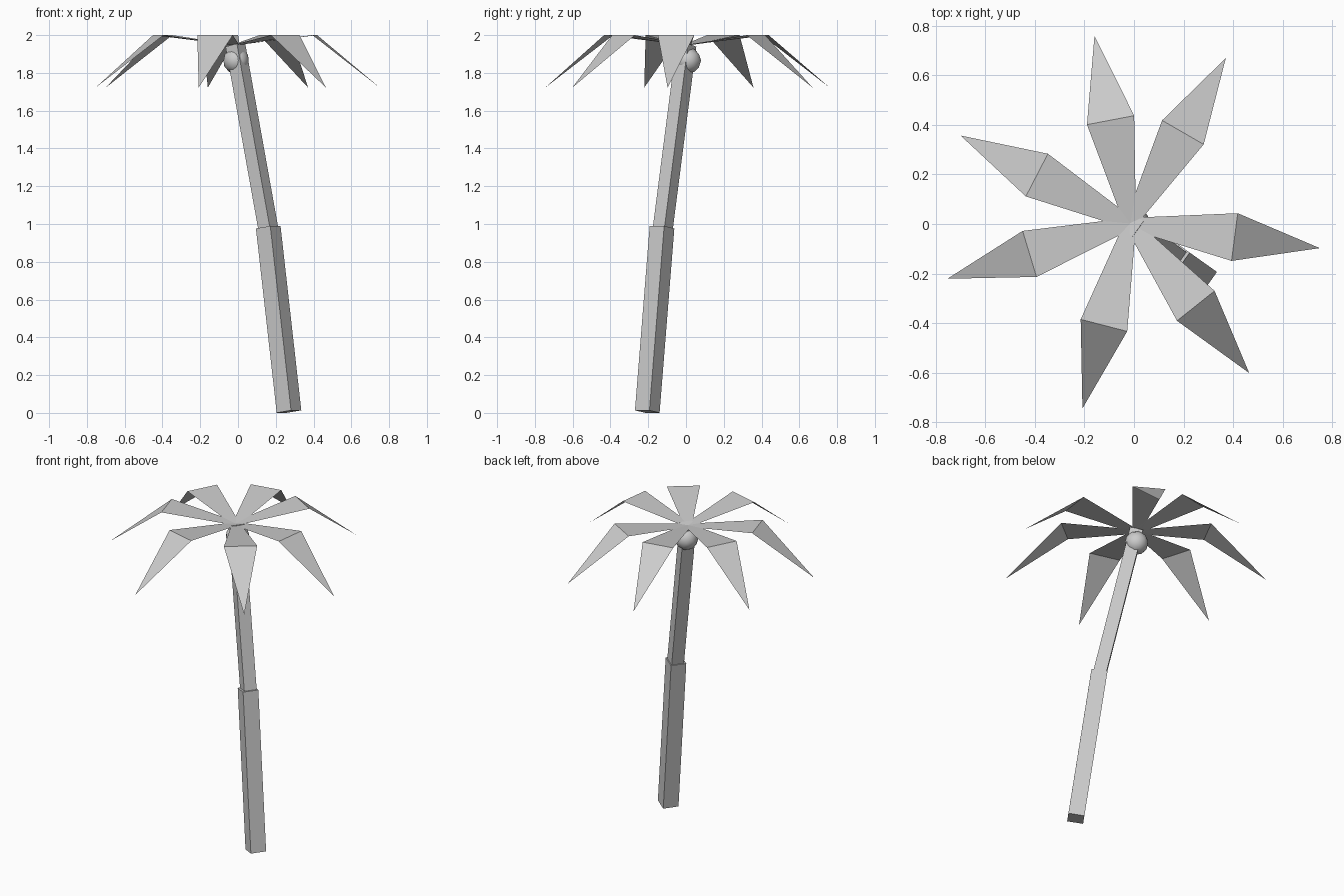
import bpy, bmesh
from math import radians
from mathutils import Matrix, Vector

cube = bpy.data.objects.get("Cube")
if cube:
    bpy.data.objects.remove(cube, do_unlink=True)

# One plain grey for the whole model
grey = bpy.data.materials.new("plain_grey")
grey.use_nodes = True
colour = (0.6, 0.6, 0.6, 1.0)
grey.diffuse_color = colour
grey.node_tree.nodes["Principled BSDF"].inputs["Base Color"].default_value = colour


def add_object(name, bm):
    mesh = bpy.data.meshes.new(name)
    bm.normal_update()
    bm.to_mesh(mesh)
    bm.free()
    mesh.materials.append(grey)
    obj = bpy.data.objects.new(name, mesh)
    bpy.context.collection.objects.link(obj)
    return obj


def trunk_section(name, start, end, half):
    """Square post between two points, with one side facing the lean."""
    start, end = Vector(start), Vector(end)
    axis = end - start
    up = axis.normalized()
    side = Vector((0, 0, 1)).cross(up).normalized()
    lean = side.cross(up)
    turn = Matrix((lean, side, up)).transposed().to_4x4()
    if turn.determinant() < 0:
        turn = Matrix((-lean, side, up)).transposed().to_4x4()
    size = Matrix.Diagonal((2 * half, 2 * half, axis.length, 1))
    bm = bmesh.new()
    bmesh.ops.create_cube(bm, size=1,
                          matrix=Matrix.Translation((start + end) / 2) @ turn @ size)
    return add_object(name, bm)


# Leaning trunk in two sections, the upper one slimmer
trunk_section("lower_trunk", (0.27, -0.205, 0.007), (0.16, -0.127, 0.983), 0.047)
trunk_section("upper_trunk", (0.163, -0.125, 0.96), (-0.014, 0.002, 1.947), 0.038)

# Round nut at the top of the trunk
bm = bmesh.new()
bmesh.ops.create_icosphere(bm, subdivisions=2, radius=0.07,
                           matrix=Matrix.Translation((-0.01, 0.01, 1.865)))
for face in bm.faces:
    face.smooth = True
add_object("nut", bm)

# Folded leaves: a widening blade that rises, then a tip that droops
HUB = Vector((-0.015, 0.002, 0))
for number, angle in enumerate((100.8, 60.0, -7.4, -51.5, -104.5, -163.2, 152.6), 1):
    bm = bmesh.new()
    outline = [(-0.02, 0.02, 1.944), (-0.02, -0.02, 1.944),
               (0.425, -0.097, 2.0), (0.425, 0.097, 2.0), (0.772, 0, 1.722)]
    a, b, c, d, tip = [bm.verts.new(p) for p in outline]
    bm.faces.new((a, b, c, d))
    bm.faces.new((d, c, tip))
    bm.transform(Matrix.Translation(HUB) @ Matrix.Rotation(radians(angle), 4, "Z"))
    add_object(f"leaf_{number}", bm)
